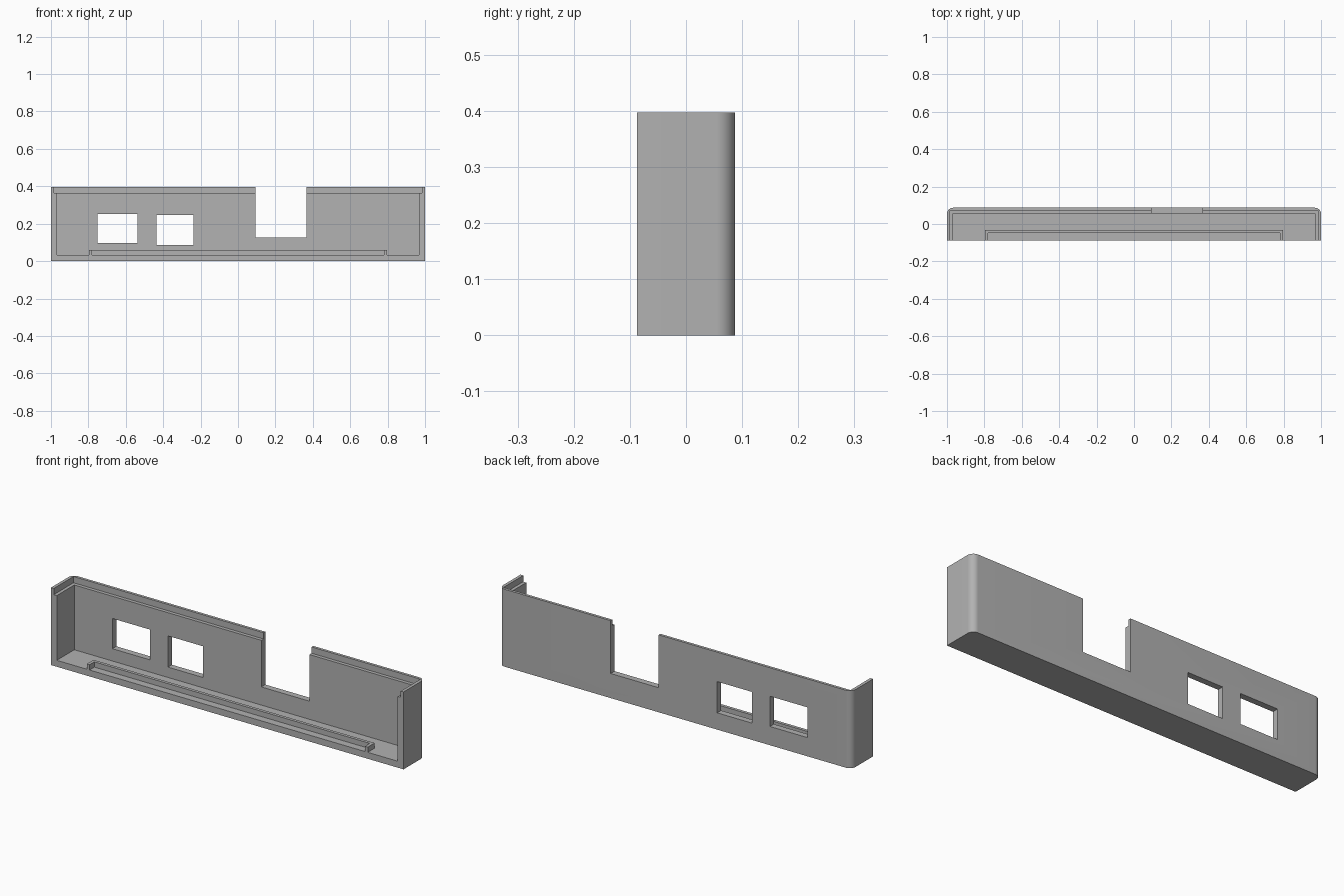
import bpy, bmesh, math

W, FRONT, BACK, H = 1.0, -0.087, 0.087, 0.397   # overall extents
WALL, LIP, LIP_Z, R = 0.033, 0.016, 0.365, 0.033
FAR = 0.3                                       # cutter overshoot

cube = bpy.data.objects.get("Cube")
if cube:
    bpy.data.objects.remove(cube, do_unlink=True)

grey = bpy.data.materials.new("grey_plastic")
grey.use_nodes = True
colour = (0.445, 0.445, 0.445, 1)
grey.diffuse_color = colour
grey.node_tree.nodes["Principled BSDF"].inputs["Base Color"].default_value = colour


def prism(name, outline, z0, z1):
    """Extrude a plan outline upward from z0 to z1."""
    bm = bmesh.new()
    base = bm.faces.new([bm.verts.new((x, y, z0)) for x, y in outline])
    top = bmesh.ops.extrude_face_region(bm, geom=[base])["geom"]
    bmesh.ops.translate(bm, vec=(0, 0, z1 - z0),
                        verts=[v for v in top if isinstance(v, bmesh.types.BMVert)])
    bmesh.ops.recalc_face_normals(bm, faces=bm.faces)
    mesh = bpy.data.meshes.new(name)
    bm.to_mesh(mesh)
    bm.free()
    mesh.materials.append(grey)
    obj = bpy.data.objects.new(name, mesh)
    bpy.context.collection.objects.link(obj)
    return obj


def cut(target, x0, x1, y0, y1, z0, z1):
    """Subtract a box from the target and discard the box."""
    box = prism("cutter", [(x0, y0), (x1, y0), (x1, y1), (x0, y1)], z0, z1)
    box.hide_render = True
    bpy.context.view_layer.objects.active = target
    mod = target.modifiers.new("cut", 'BOOLEAN')
    mod.operation, mod.solver, mod.object = 'DIFFERENCE', 'EXACT', box
    bpy.ops.object.modifier_apply(modifier=mod.name)
    bpy.data.objects.remove(box, do_unlink=True)


# Outer shell with two rounded rear corners
arc = [(W - R + R * math.cos(a), BACK - R + R * math.sin(a))
       for a in (math.pi / 2 * i / 12 for i in range(13))]
right_half = [(W, FRONT)] + arc
shell = prism("panel_shell", right_half + [(-x, y) for x, y in reversed(right_half)], 0, H)

# Interior cavity, open at the front and top
cut(shell, -W + WALL, W - WALL, -FAR, BACK - WALL + 0.001, WALL, FAR * 2)
# Thin stepped lip round the top edge
cut(shell, -W + LIP, W - LIP, -FAR, BACK - LIP + 0.002, LIP_Z, FAR * 2)
# Two port windows and the open notch through the rear wall
cut(shell, -0.751, -0.537, 0, FAR, 0.096, 0.251)
cut(shell, -0.436, -0.238, 0, FAR, 0.086, 0.246)
cut(shell, 0.094, 0.366, 0, FAR, 0.126, FAR * 2)

# Low U-shaped locating rib on the floor
X, Y, T = 0.797, -0.032, 0.016
rib_half = [(X - T, Y - T), (X - T, FRONT), (X, FRONT), (X, Y)]
prism("floor_rib", rib_half + [(-x, y) for x, y in reversed(rib_half)], WALL, 0.06)

# Smooth only the rounded corners
bpy.ops.object.select_all(action='DESELECT')
shell.select_set(True)
bpy.context.view_layer.objects.active = shell
bpy.ops.object.shade_smooth_by_angle(angle=math.radians(30))
